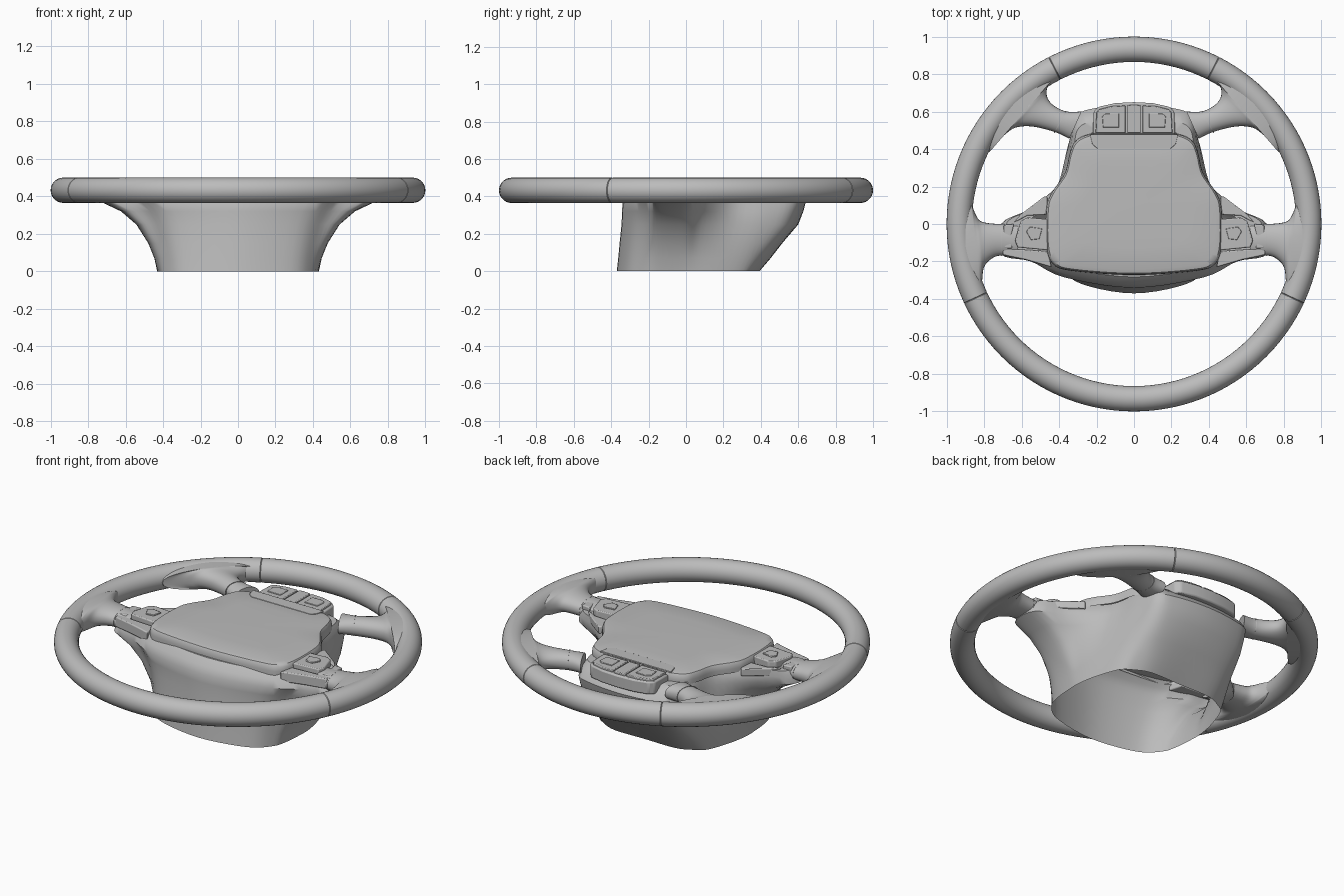
import bpy, bmesh, math
from mathutils import Vector

old = bpy.data.objects.get("Cube")
if old:
    bpy.data.objects.remove(old, do_unlink=True)

grey = bpy.data.materials.new("mid grey")
grey.use_nodes = True
grey.diffuse_color = (0.5, 0.5, 0.5, 1)
grey.node_tree.nodes["Principled BSDF"].inputs["Base Color"].default_value = (0.5, 0.5, 0.5, 1)


def finish(name, bm, mirror=False, bevel=0, angle=35):
    bmesh.ops.recalc_face_normals(bm, faces=bm.faces)
    mesh = bpy.data.meshes.new(name)
    bm.to_mesh(mesh)
    bm.free()
    mesh.materials.append(grey)
    ob = bpy.data.objects.new(name, mesh)
    bpy.context.collection.objects.link(ob)
    if bevel:
        mod = ob.modifiers.new("Bevel", "BEVEL")
        mod.width, mod.segments = bevel, 2
    if mirror:
        ob.modifiers.new("Mirror", "MIRROR").use_mirror_merge = False
    bpy.ops.object.select_all(action="DESELECT")
    bpy.context.view_layer.objects.active = ob
    ob.select_set(True)
    bpy.ops.object.shade_smooth_by_angle(angle=math.radians(angle))


def loft(name, rings, cap_start=True, cap_end=True, closed=False, **kw):
    """Skin a list of equal-length point rings."""
    bm = bmesh.new()
    rows = [[bm.verts.new(p) for p in ring] for ring in rings]
    n = len(rows[0])
    pairs = list(zip(rows, rows[1:])) + ([(rows[-1], rows[0])] if closed else [])
    for a, b in pairs:
        for i in range(n):
            j = (i + 1) % n
            bm.faces.new((a[i], a[j], b[j], b[i]))
    if cap_start and not closed:
        bm.faces.new(rows[0])
    if cap_end and not closed:
        bm.faces.new(rows[-1])
    finish(name, bm, **kw)


def spline(pts, steps=5, closed=True):
    """Catmull-Rom curve through the points."""
    pts = [Vector(p) for p in pts]
    n, out = len(pts), []
    get = (lambda i: pts[i % n]) if closed else (lambda i: pts[max(0, min(n - 1, i))])
    for i in range(n if closed else n - 1):
        a, b, c, d = (get(i + k) for k in (-1, 0, 1, 2))
        for s in range(steps):
            t = s / steps
            out.append(0.5 * (2 * b + (c - a) * t + (2 * a - 5 * b + 4 * c - d) * t * t
                              + (3 * b - a - 3 * c + d) * t ** 3))
    return out if closed else out + [pts[-1]]


def whole(half):
    """Mirror a back-to-front half outline into a full outline."""
    return half + [(-x, y) for x, y in half[-2:0:-1]]


def plate(name, outline, z0, z1, bevel=0.004, mirror=False):
    loft(name, [[(x, y, z) for x, y in outline] for z in (z0, z1)],
         bevel=bevel, mirror=mirror, angle=30)


def section(a, b, z, h):
    """Rounded cross-section spanning two plan points."""
    mid, half, ring = (a + b) / 2, (a - b) / 2, []
    for k in range(28):
        c, s = math.cos(math.tau * k / 28), math.sin(math.tau * k / 28)
        p = mid + half * c
        ring.append((p.x, p.y, z + h * math.copysign(abs(s) ** 0.85, s)))
    return ring


# Rim, with narrow seam grooves where the coverings meet
RZ, RR, TUBE = 0.4325, 0.9325, 0.0675
seams = [math.radians(a) for a in (63, 117, -25, 205)]
angles = [math.tau * i / 120 for i in range(120)]
for s in seams:
    angles += [(s + d) % math.tau for d in (-0.003, 0, 0.003)]
rings = []
for a in sorted(set(angles)):
    groove = any(abs((a - s + math.pi) % math.tau - math.pi) < 0.001 for s in seams)
    r = TUBE - (0.004 if groove else 0)
    ring = []
    for k in range(28):
        t = math.tau * k / 28
        d = RR + r * math.cos(t)
        ring.append((d * math.cos(a), d * math.sin(a), RZ + r * math.sin(t)))
    rings.append(ring)
loft("rim", rings, closed=True)


# Spokes: rounded sections between two opening edges, flaring into the rim
def spoke(name, upper, lower, thick, height):
    ups, lows = spline(upper, 4, False), spline(lower, 4, False)
    rows, n = [], len(ups) - 1
    for i, (a, b) in enumerate(zip(ups, lows)):
        f = min(1, 1.5 * i / n)
        rows.append(section(a, b, height + (RZ - height) * f, thick + (0.062 - thick) * f))
    # last sections are pushed outward until they are buried in the rim
    for push in (0.5, 1):
        ring = []
        for x, y, z in rows[n]:
            d = math.hypot(x, y)
            s = 1 + push * (RR / d - 1)
            ring.append((x * s, y * s, z))
        rows.append(ring)
    loft(name, rows, cap_end=False, mirror=True, angle=50)


spoke("upper_spokes",
      [(.28, .60), (.36, .60), (.425, .63), (.46, .67), (.465, .72), (.435, .78), (.40, .81)],
      [(.345, .455), (.42, .49), (.54, .52), (.63, .515), (.685, .48), (.73, .435), (.77, .385)],
      0.048, 0.425)
spoke("lower_spokes",
      [(.62, .00), (.71, .00), (.78, .005), (.825, .02), (.853, .07), (.87, .13)],
      [(.62, -.17), (.71, -.168), (.76, -.185), (.80, -.23), (.81, -.30), (.815, -.36)],
      0.045, 0.42)


# Seam bands at the inner ends of the spokes
def band(name, a, b, z, h):
    a, b = Vector(a), Vector(b)
    side = Vector((b.y - a.y, a.x - b.x)).normalized() * 0.002
    loft(name, [section(a + side * s, b + side * s, z, h) for s in (-1, 1)], mirror=True)


band("upper_spoke_seams", (.362, .603), (.425, .487), .428, .053)
band("lower_spoke_seams", (.708, .003), (.708, -.171), .423, .051)

# Rear shroud: open shell narrowing down to the column
top = spline(whole([(0, .64), (.20, .62), (.31, .575), (.34, .44), (.375, .25), (.54, .09),
                    (.71, 0), (.71, -.16), (.55, -.20), (.37, -.285), (0, -.34)]))
base = spline(whole([(0, .39), (.20, .39), (.30, .35), (.36, .30), (.41, .16), (.43, .05),
                     (.43, -.03), (.42, -.14), (.39, -.23), (.28, -.32), (0, -.37)]))
rows = []
for z, fx, fy in ((0, 0, 0), (.07, .06, .25), (.15, .17, .50), (.25, .38, .84),
                  (.32, .65, .95), (.37, 1, 1)):
    rows.append([(b.x + (t.x - b.x) * fx, b.y + (t.y - b.y) * fy, z) for t, b in zip(top, base)])
for z, sx, sy in ((.41, .99, .95), (.445, .95, .87), (.445, .78, .78)):
    rows.append([(t.x * sx, .1 + (t.y - .1) * sy, z) for t in top])
loft("hub_shroud", rows, cap_start=False, cap_end=False, angle=40)

# Centre pad with a softly rounded edge
pad = spline(whole([(0, .48), (.12, .48), (.235, .48), (.31, .445), (.342, .38), (.37, .27),
                    (.44, .165), (.468, .08), (.468, -.12), (.43, -.215), (.33, -.25), (0, -.272)]))
rows = []
for z, s in ((.43, 1), (.455, 1), (.477, .993), (.489, .975), (.495, .92), (.499, .6), (.5, .2)):
    rows.append([(p.x * s, .1 + (p.y - .1) * s, z) for p in pad])
loft("centre_pad", rows, cap_start=False, angle=40)
plate("pad_rear_trim", whole([(0, .478), (.235, .478), (.222, .425), (.195, .402), (0, .402)]),
      .49, .499, .002)

# Rear button panel
plate("rear_button_panel", whole([(0, .65), (.10, .645), (.19, .625), (.215, .60), (.22, .48), (0, .48)]),
      .405, .48, .008)
plate("rear_key_centre", whole([(0, .635), (.036, .633), (.036, .485), (0, .485)]), .47, .493)
plate("rear_keys", [(.046, .632), (.12, .628), (.185, .612), (.20, .595), (.205, .485), (.046, .485)],
      .47, .493, mirror=True)
plate("rear_key_marks", [(.08, .59), (.15, .59), (.17, .575), (.165, .515), (.08, .515)],
      .49, .498, .003, True)

# Side switch pods beside the pad
plate("switch_pods", [(.46, .025), (.57, .035), (.605, .015), (.635, -.09), (.62, -.125), (.46, -.14)],
      .42, .483, .006, True)
plate("switch_keys", [(.49, -.025), (.555, -.015), (.575, -.04), (.55, -.085), (.505, -.08)],
      .48, .49, .003, True)
plate("pod_rear_trim", [(.46, .14), (.475, .15), (.60, .055), (.64, .01), (.615, .02), (.57, .045), (.46, .05)],
      .41, .455, .005, True)
plate("pod_outer_trim", [(.64, .0), (.695, -.005), (.695, -.13), (.65, -.13), (.655, -.06)],
      .42, .468, .006, True)
plate("pod_front_trim", [(.46, -.145), (.70, -.13), (.70, -.165), (.58, -.19), (.44, -.23)],
      .40, .46, .006, True)
